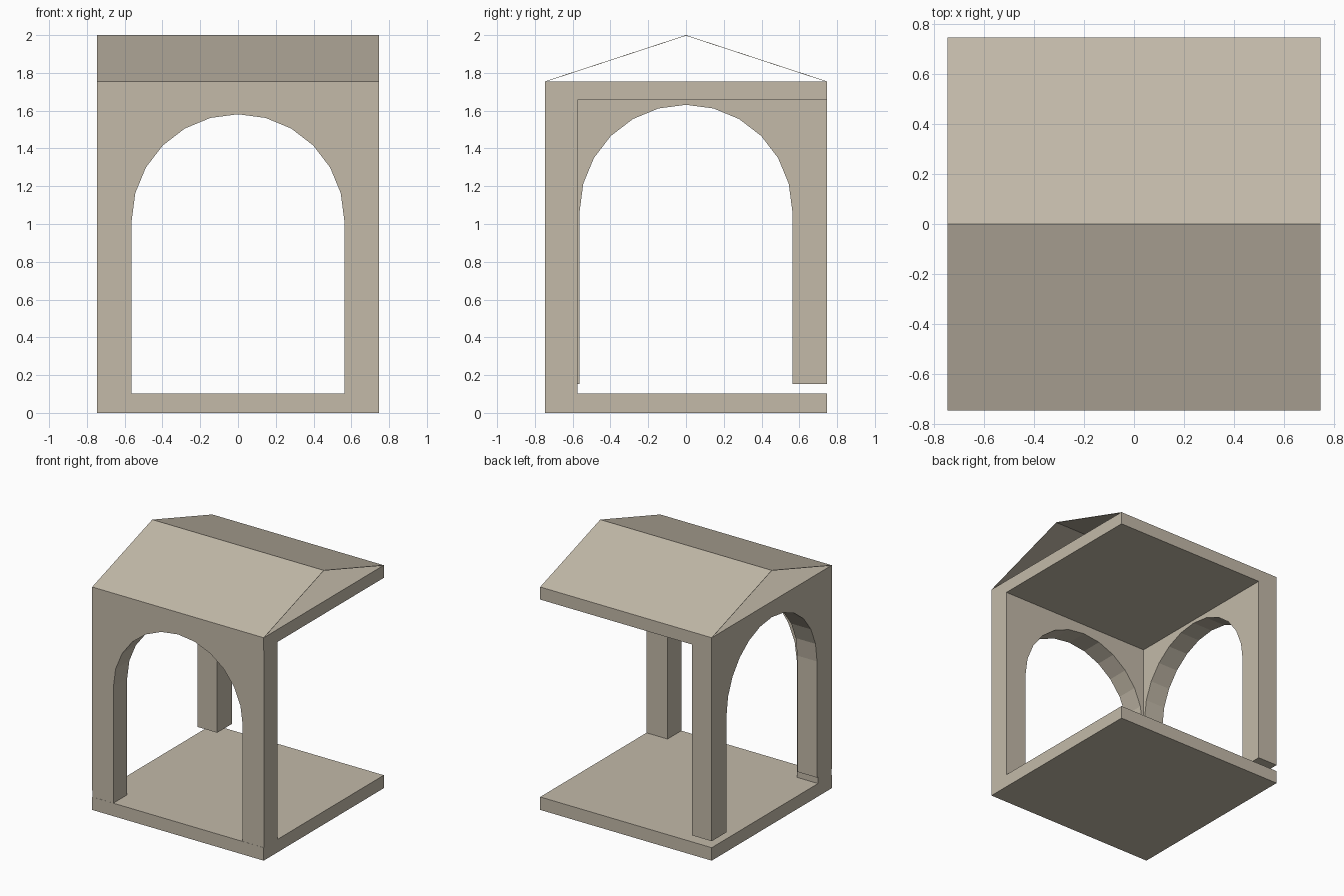
import bpy, math
from mathutils import Matrix

if "Cube" in bpy.data.objects:
    bpy.data.objects.remove(bpy.data.objects["Cube"])

HALF = 0.747         # half the plan width
WALL = 0.172         # wall thickness
RADIUS = 0.563       # arch radius

stone = bpy.data.materials.new("warm grey stone")
stone.diffuse_color = (0.546, 0.491, 0.397, 1)
stone.use_nodes = True
stone.node_tree.nodes["Principled BSDF"].inputs["Base Color"].default_value = stone.diffuse_color


def prism(name, profile, start, end, place):
    """Extrude a closed 2D profile; place maps (u, v, depth) to x, y, z."""
    n = len(profile)
    verts = [place(u, v, d) for d in (start, end) for u, v in profile]
    faces = [tuple(range(n)), tuple(range(2 * n - 1, n - 1, -1))]
    faces += [(i, i + n, (i + 1) % n + n, (i + 1) % n) for i in range(n)]
    mesh = bpy.data.meshes.new(name)
    mesh.from_pydata(verts, [], faces)
    mesh.materials.append(stone)
    obj = bpy.data.objects.new(name, mesh)
    bpy.context.collection.objects.link(obj)
    # Make all normals point outward
    bpy.context.view_layer.objects.active = obj
    obj.select_set(True)
    bpy.ops.object.mode_set(mode='EDIT')
    bpy.ops.mesh.select_all(action='SELECT')
    bpy.ops.mesh.normals_make_consistent(inside=False)
    bpy.ops.object.mode_set(mode='OBJECT')
    obj.select_set(False)
    return obj


def slab(name, low, high):
    square = [(-HALF, -HALF), (HALF, -HALF), (HALF, HALF), (-HALF, HALF)]
    return prism(name, square, low, high, lambda u, v, d: (u, v, d))


def arch_profile(bottom, top, spring):
    """Wall outline with a round-headed opening of twelve segments."""
    arc = [(RADIUS * math.cos(math.pi * i / 12),
            spring + RADIUS * math.sin(math.pi * i / 12)) for i in range(13)]
    return ([(HALF, bottom), (HALF, top), (-HALF, top), (-HALF, bottom),
             (-RADIUS, bottom)] + arc[::-1] + [(RADIUS, bottom)])


# Floor and ceiling slabs
slab("floor_slab", 0.0, 0.102)
slab("ceiling_slab", 1.656, 1.755)

# Front arch wall stands on the floor
prism("front_arch_wall", arch_profile(0.102, 1.656, 1.018),
      -HALF + 0.001, -HALF + WALL, lambda u, v, d: (u, d, v))

# Left arch wall hangs slightly above the floor
prism("left_arch_wall", arch_profile(0.153, 1.656, 1.068),
      -HALF, -HALF + WALL, lambda u, v, d: (d, u, v))

# Thin open-ended gable roof, one sheet per slope
for name, side in (("front_roof_sheet", -1), ("back_roof_sheet", 1)):
    sheet = [(side * HALF, 1.755), (0, 2.0), (0, 1.997), (side * (HALF - 0.009), 1.755)]
    prism(name, sheet, -HALF, HALF, lambda u, v, d: (d, u, v))
